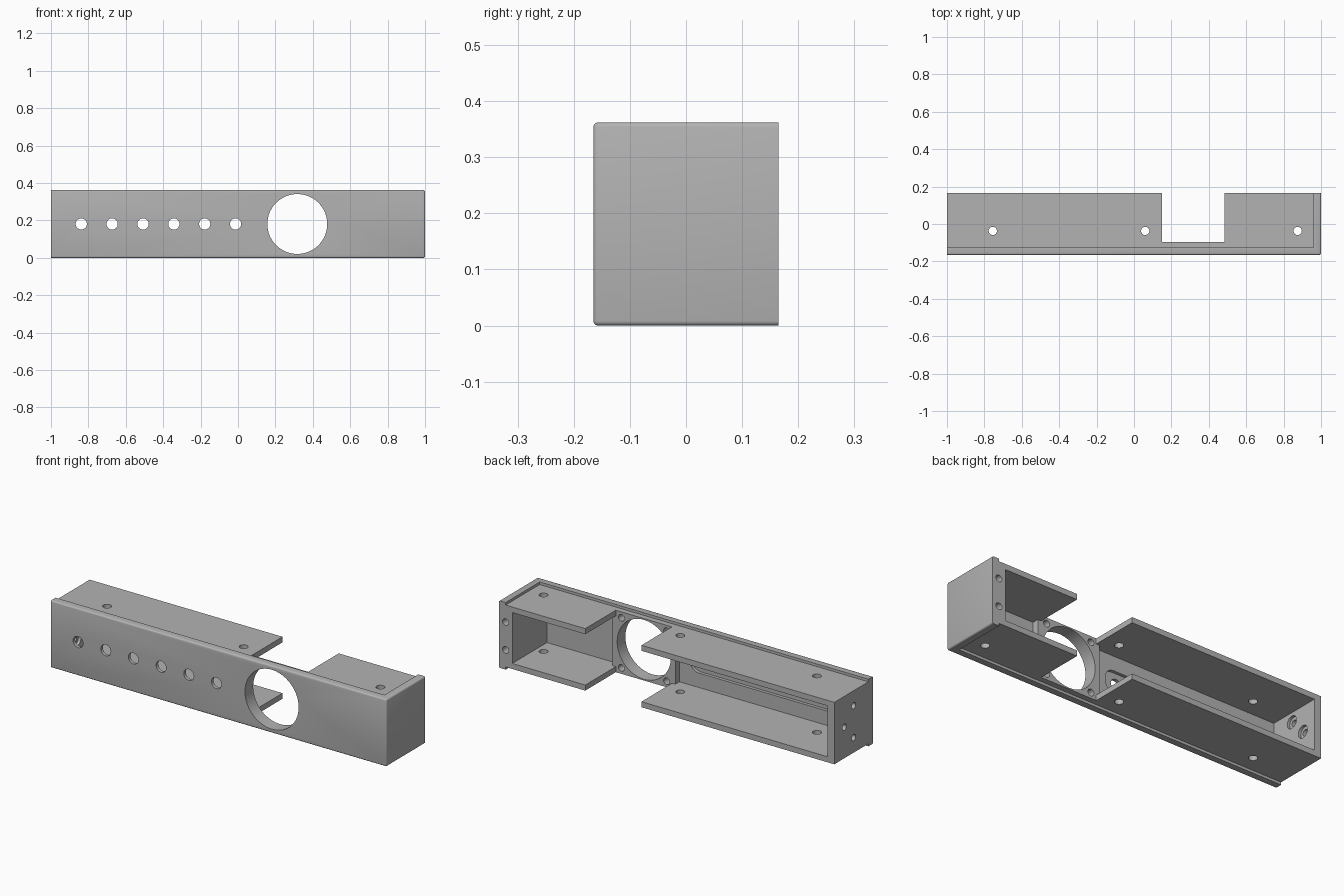
import bpy, bmesh, math
from mathutils import Matrix, Vector

cube = bpy.data.objects.get("Cube")
if cube:
    bpy.data.objects.remove(cube, do_unlink=True)

grey = bpy.data.materials.new("plain grey")
grey.use_nodes = True
COLOR = (0.45, 0.45, 0.45, 1)
grey.diffuse_color = COLOR
grey.node_tree.nodes["Principled BSDF"].inputs["Base Color"].default_value = COLOR

W, Y0, Y1, H = 1.0, -0.165, 0.165, 0.362      # outer extents
STEP, MID = 0.014, 0.181                      # lip overhang, centre height
WALL, PLATE = -0.13, -0.095                   # inner faces of front wall and fan mount
FAN_X = 0.317


def new_object(name, bm):
    mesh = bpy.data.meshes.new(name)
    bmesh.ops.recalc_face_normals(bm, faces=bm.faces)
    bm.to_mesh(mesh)
    bm.free()
    mesh.materials.append(grey)
    obj = bpy.data.objects.new(name, mesh)
    bpy.context.collection.objects.link(obj)
    return obj


def box(name, lo, hi, round_y=0):
    """Box between two corners, optionally with its y-parallel edges rounded."""
    bm = bmesh.new()
    lo, hi = Vector(lo), Vector(hi)
    mat = Matrix.Translation((lo + hi) / 2) @ Matrix.Diagonal((*(hi - lo), 1))
    bmesh.ops.create_cube(bm, size=1, matrix=mat)
    if round_y:
        edges = [e for e in bm.edges
                 if abs((e.verts[0].co - e.verts[1].co).normalized().y) > 0.9]
        bmesh.ops.bevel(bm, geom=edges, offset=round_y, segments=6,
                        profile=0.5, affect='EDGES')
    return new_object(name, bm)


def rod(name, axis, center, radius, depth, sides=32):
    bm = bmesh.new()
    turn = {"x": Matrix.Rotation(math.pi / 2, 4, 'Y'),
            "y": Matrix.Rotation(math.pi / 2, 4, 'X'),
            "z": Matrix.Identity(4)}[axis]
    bmesh.ops.create_cone(bm, cap_ends=True, segments=sides, radius1=radius,
                          radius2=radius, depth=depth,
                          matrix=Matrix.Translation(center) @ turn)
    return new_object(name, bm)


def combine(target, tool, operation='DIFFERENCE'):
    mod = target.modifiers.new("combine", 'BOOLEAN')
    mod.operation, mod.solver, mod.object = operation, 'EXACT', tool
    bpy.context.view_layer.objects.active = target
    bpy.ops.object.modifier_apply(modifier=mod.name)
    bpy.data.objects.remove(tool, do_unlink=True)


# Overhanging cover: L-shaped front and end plate with softened outer edges
bm = bmesh.new()
profile = [(-W, Y0), (W, Y0), (W, Y1), (0.96, Y1), (0.96, -0.125), (-W, -0.125)]
face = bm.faces.new([bm.verts.new((x, y, 0)) for x, y in profile])
top = bmesh.ops.extrude_face_region(bm, geom=[face])["geom"]
bmesh.ops.translate(bm, vec=(0, 0, H),
                    verts=[v for v in top if isinstance(v, bmesh.types.BMVert)])
soft = []
for e in bm.edges:
    a, b = (v.co for v in e.verts)
    front = a.y < Y0 + 0.001 and b.y < Y0 + 0.001 and max(a.x, b.x) > 0
    end = a.x > 0.99 and b.x > 0.99 and abs(a.z - b.z) < 0.001
    if front or end:
        soft.append(e)
bmesh.ops.bevel(bm, geom=soft, offset=0.008, segments=3, profile=0.5, affect='EDGES')
housing = new_object("housing", bm)

# Inner body, then its compartments and the open gap behind the fan
combine(housing, box("body", (-W, -0.15, STEP), (0.98, Y1, H - STEP)), 'UNION')
for x0, x1, y in ((-0.96, 0.13, WALL), (0.505, 0.92, WALL), (0.1, 0.53, PLATE)):
    combine(housing, box("cavity", (x0, y, STEP + 0.03), (x1, 0.3, H - STEP - 0.03)))
combine(housing, box("gap", (0.15, PLATE, -0.1), (0.485, 0.3, 0.5)))

# Fan opening with four blind screw holes at its corners
combine(housing, rod("fan_hole", "y", (FAN_X, -0.15, MID), 0.16, 0.3, 96))
for sx in (-1, 1):
    for sz in (-1, 1):
        combine(housing, rod("fan_screw", "y",
                (FAN_X + sx * 0.135, -0.095, MID + sz * 0.135), 0.018, 0.08))

# Shallow rounded pocket with a row of button holes
combine(housing, box("pocket", (-0.91, -0.147, 0.122), (0.065, -0.11, 0.24), 0.05))
for i in range(6):
    combine(housing, rod("button_hole", "y", (-0.838 + i * 0.165, -0.15, MID), 0.03, 0.1))

# Screw holes through the upper and lower flanges
for x in (-0.755, 0.06, 0.875):
    combine(housing, rod("flange_hole", "z", (x, -0.037, MID), 0.022, 0.6))

# Two blind screw holes in the back of the thick end
for sz in (-1, 1):
    combine(housing, rod("end_screw", "y", (0.96, Y1, MID + sz * 0.075), 0.018, 0.16))

# Three counterbored holes in the thin end wall
for y, z in ((0, 0.267), (0.08, MID), (0, 0.095)):
    combine(housing, rod("side_hole", "x", (-W, y, z), 0.017, 0.2))
    combine(housing, rod("counterbore", "x", (-0.96, y, z), 0.033, 0.03))

bpy.ops.object.select_all(action='DESELECT')
housing.select_set(True)
bpy.context.view_layer.objects.active = housing
bpy.ops.object.shade_smooth_by_angle(angle=math.radians(35))
